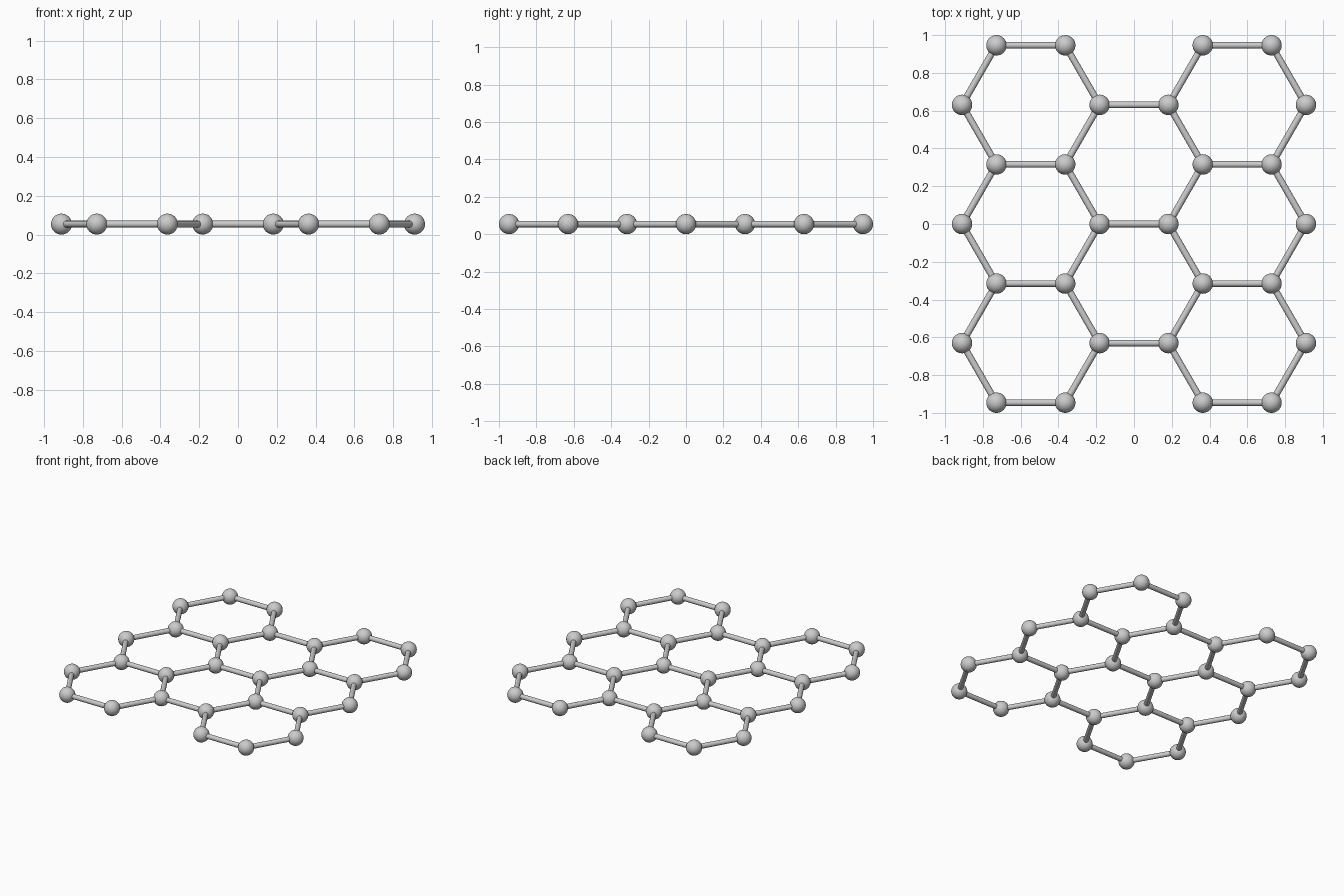
import bpy, math
from mathutils import Vector

if "Cube" in bpy.data.objects:
    bpy.data.objects.remove(bpy.data.objects["Cube"])

BALL_R, ROD_R = 0.054, 0.0175
BOND = (2 - 2 * BALL_R) / (3 * math.sqrt(3))   # lattice edge length
ROW = BOND * math.sqrt(3)                      # hexagon height


def key(p):
    return (round(p.x, 3) + 0.0, round(p.y, 3) + 0.0)


# Collect the unique corners and edges of the hexagon cells
cells = [(sx * 1.5 * BOND, j * ROW) for sx in (-1, 1) for j in (-1, 0, 1)]
cells += [(0, -ROW / 2), (0, ROW / 2)]
nodes, edges = {}, set()
for cx, cy in cells:
    ring = [Vector((cx + BOND * math.cos(k * math.pi / 3),
                    cy + BOND * math.sin(k * math.pi / 3), BALL_R)) for k in range(6)]
    for a, b in zip(ring, ring[1:] + ring[:1]):
        nodes.setdefault(key(a), a)
        edges.add(tuple(sorted((key(a), key(b)))))


def smooth(obj):
    bpy.ops.object.select_all(action='DESELECT')
    obj.select_set(True)
    bpy.context.view_layer.objects.active = obj
    bpy.ops.object.shade_smooth_by_angle(angle=math.radians(40))


def place(source, name, loc, rot_z=0.0):
    obj = bpy.data.objects.new(name, source.data)
    obj.location = loc
    obj.rotation_euler = (0, math.pi / 2 if rot_z is not None else 0, rot_z or 0)
    bpy.context.collection.objects.link(obj)


# Balls at every lattice node, sharing one mesh
bpy.ops.mesh.primitive_uv_sphere_add(segments=32, ring_count=16, radius=BALL_R)
ball = bpy.context.object
smooth(ball)
for i, p in enumerate(nodes.values()):
    place(ball, f"ball_{i + 1}", p, None)

# Rods along every lattice edge, sharing one mesh
bpy.ops.mesh.primitive_cylinder_add(vertices=24, radius=ROD_R, depth=BOND)
rod = bpy.context.object
smooth(rod)
for i, (ka, kb) in enumerate(sorted(edges)):
    a, b = nodes[ka], nodes[kb]
    d = b - a
    place(rod, f"rod_{i + 1}", (a + b) / 2, math.atan2(d.y, d.x))

# Remove the two source objects
for obj in (ball, rod):
    bpy.data.objects.remove(obj)
